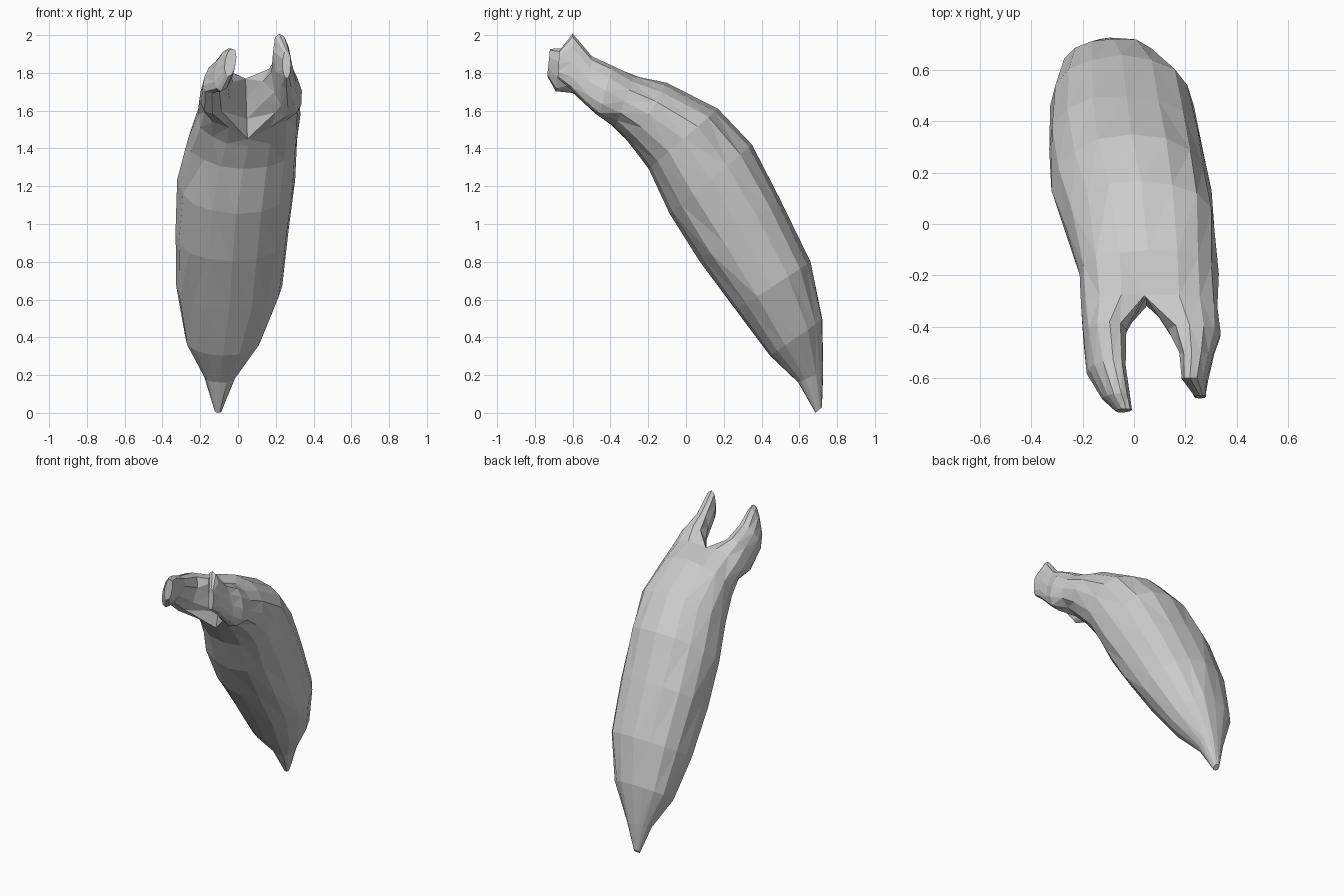
import bpy, bmesh, math, random
from mathutils import Vector

if "Cube" in bpy.data.objects:
    bpy.data.objects.remove(bpy.data.objects["Cube"])
random.seed(4)

grey = bpy.data.materials.new("plain grey")
grey.use_nodes = True
colour = (0.6, 0.6, 0.6, 1)
grey.diffuse_color = colour
grey.node_tree.nodes["Principled BSDF"].inputs["Base Color"].default_value = colour

SIDES = 16
HALF = SIDES // 2


def section(bm, x0, x1, back, front, angles, lean=0.0, jitter=0.012):
    """Ring between a back and a front (y, z) point, x0 to x1 wide."""
    b, f = Vector((lean, *back)), Vector((-lean, *front))
    centre = (b + f) / 2 + Vector(((x0 + x1) / 2, 0, 0))
    up, side = (b - f) / 2, Vector(((x1 - x0) / 2, 0, 0))
    ring = []
    for a in angles:
        c, s = math.cos(a), math.sin(a)
        p = centre + side * math.copysign(abs(c) ** 0.9, c) + up * math.copysign(abs(s) ** 0.9, s)
        # slight hand-carved irregularity, kept inside the outline
        p += (centre - p) * random.uniform(0, jitter * 5)
        ring.append(bm.verts.new(p))
    return ring


def bridge(bm, r0, r1):
    n = len(r0)
    for i in range(n):
        j = (i + 1) % n
        bm.faces.new((r0[i], r0[j], r1[j], r1[i]))


bm = bmesh.new()
around = [math.pi / 2 + math.tau * i / SIDES for i in range(SIDES)]

# Pod body, from the pointed foot up to the notch: x range, back point, front point
body = [
    (-0.125, -0.085, (0.72, 0.03), (0.685, 0.0)),
    (-0.18, -0.01, (0.73, 0.22), (0.59, 0.16)),
    (-0.29, 0.13, (0.73, 0.50), (0.44, 0.30)),
    (-0.335, 0.24, (0.66, 0.80), (0.26, 0.54)),
    (-0.345, 0.285, (0.51, 1.14), (0.07, 0.80)),
    (-0.33, 0.31, (0.35, 1.42), (-0.09, 1.05)),
    (-0.27, 0.325, (0.17, 1.61), (-0.20, 1.29)),
    (-0.225, 0.335, (-0.10, 1.75), (-0.29, 1.41)),
    (-0.21, 0.34, (-0.27, 1.80), (-0.38, 1.50)),
]
rings = [section(bm, *s, around) for s in body]
for r0, r1 in zip(rings, rings[1:]):
    bridge(bm, r0, r1)
bm.faces.new(rings[0])

# Shared web in the notch between the two prongs
last = rings[-1]
top, bottom = last[0], last[HALF]
top.co = (0.04, -0.28, 1.77)
bottom.co = (0.05, -0.32, 1.45)
web = [bm.verts.new(bottom.co.lerp(top.co, t) + Vector((0, 0.02, 0))) for t in (1 / 3, 2 / 3)]
right_loop = last[:HALF + 1] + web
left_loop = [last[0]] + last[:HALF - 1:-1] + web

# Two blade-like prongs: x range, back point, front point, angles, lean
sweep = [math.radians(60 + 240 * i / HALF) for i in range(HALF + 1)]
sweep += [math.radians(340), math.radians(20)]
right_prong = [
    (-0.20, -0.03, (-0.38, 1.83), (-0.48, 1.58), 0.02),
    (-0.18, -0.04, (-0.53, 1.87), (-0.60, 1.69), 0.03),
    (-0.12, -0.02, (-0.66, 1.93), (-0.69, 1.70), 0.02),
    (-0.07, -0.01, (-0.72, 1.93), (-0.735, 1.78), 0.01),
]
left_prong = [
    (0.13, 0.34, (-0.39, 1.84), (-0.46, 1.57), -0.02),
    (0.18, 0.31, (-0.50, 1.89), (-0.51, 1.61), -0.02),
    (0.19, 0.285, (-0.60, 2.01), (-0.61, 1.71), -0.02),
    (0.235, 0.28, (-0.67, 1.92), (-0.68, 1.77), 0.0),
]
mirrored = [math.pi - a for a in sweep]
for loop, prong, angles in ((right_loop, right_prong, sweep), (left_loop, left_prong, mirrored)):
    for x0, x1, back, front, lean in prong:
        nxt = section(bm, x0, x1, back, front, angles, lean, 0.008)
        bridge(bm, loop, nxt)
        loop = nxt
    bm.faces.new(loop)

bmesh.ops.triangulate(bm, faces=bm.faces[:], quad_method='SHORT_EDGE')
bmesh.ops.recalc_face_normals(bm, faces=bm.faces[:])

mesh = bpy.data.meshes.new("pod_shell")
bm.to_mesh(mesh)
bm.free()
mesh.materials.append(grey)
pod = bpy.data.objects.new("pod_shell", mesh)
bpy.context.collection.objects.link(pod)
